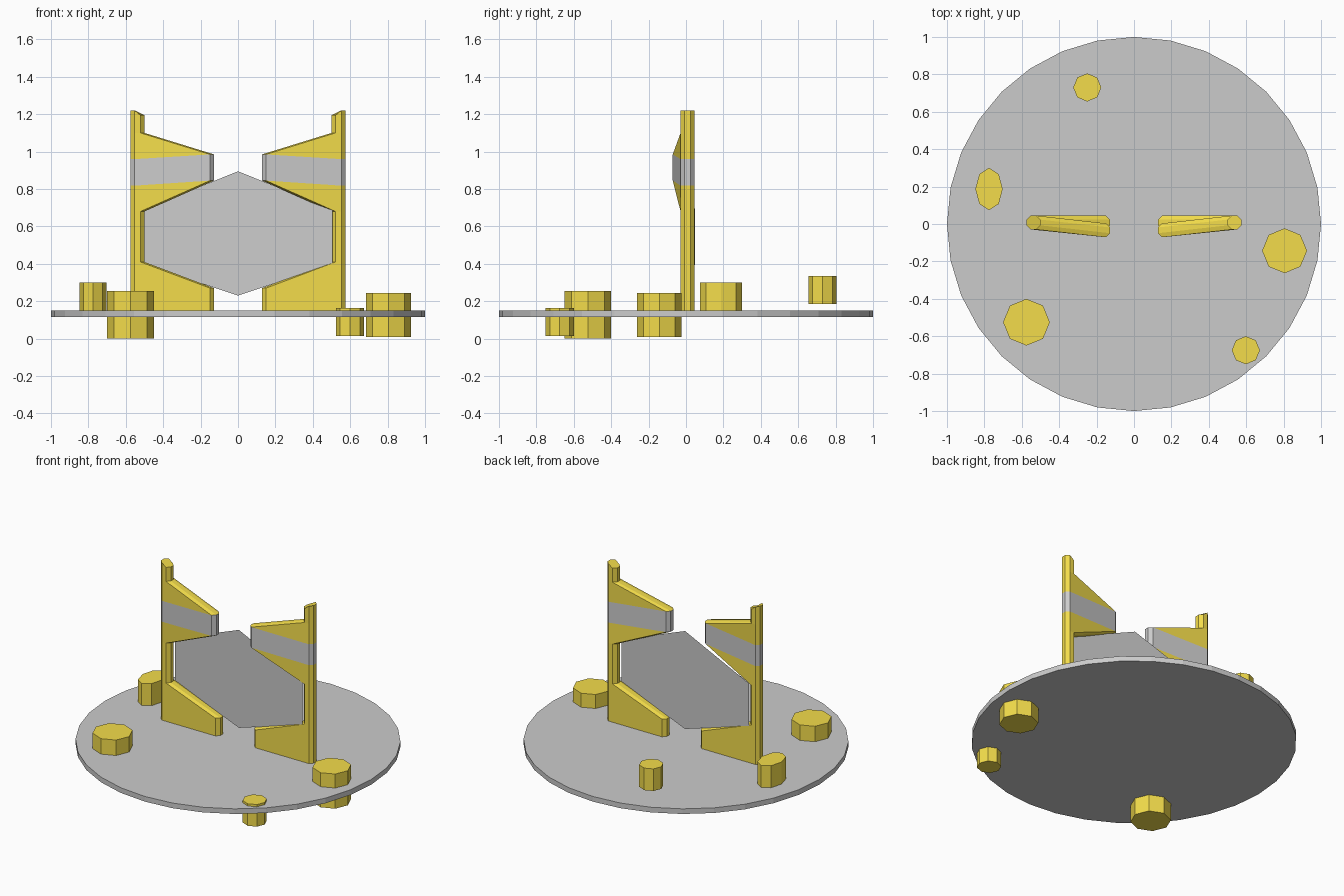
import bpy, bmesh, math

if "Cube" in bpy.data.objects:
    bpy.data.objects.remove(bpy.data.objects["Cube"])

gold = bpy.data.materials.new("gold")
gold.diffuse_color = (0.9, 0.72, 0.07, 1)
gold.use_nodes = True
gold.node_tree.nodes["Principled BSDF"].inputs["Base Color"].default_value = gold.diffuse_color


def finish(bm, name, mat=None):
    bmesh.ops.recalc_face_normals(bm, faces=bm.faces)
    me = bpy.data.meshes.new(name)
    bm.to_mesh(me)
    bm.free()
    ob = bpy.data.objects.new(name, me)
    bpy.context.collection.objects.link(ob)
    if mat:
        me.materials.append(mat)
    return ob


def cylinder(name, sides, x, y, rx, ry, z0, z1, mat=None):
    bm = bmesh.new()
    bmesh.ops.create_cone(bm, cap_ends=True, segments=sides,
                          radius1=1, radius2=1, depth=1)
    for v in bm.verts:
        v.co = (x + v.co.x * rx, y + v.co.y * ry, z0 + (v.co.z + 0.5) * (z1 - z0))
    return finish(bm, name, mat)


def pillar(name, rings, side, mat=None, bottom=False, top=False):
    """Eight-sided column whose inner half is pulled towards the centre.
    Each ring: inner edge x, forward shift of inner half, inner z, outer z."""
    bm = bmesh.new()
    loops = []
    for inner, shift, zi, zo in rings:
        loop = []
        for i in range(8):
            a = math.radians(22.5 + 45 * i)
            dx, dy = 0.04 * math.cos(a), 0.04 * math.sin(a)
            if dx < 0:
                x, y, z = inner + 0.037 + dx, 0.008 + dy + shift, zi
            else:
                x, y, z = 0.537 + dx, 0.008 + dy, zo
            loop.append(bm.verts.new((side * x, y, z)))
        loops.append(loop)
    for a, b in zip(loops, loops[1:]):
        for i in range(8):
            j = (i + 1) % 8
            bm.faces.new((a[i], a[j], b[j], b[i]))
    if bottom:
        bm.faces.new(loops[0])
    if top:
        bm.faces.new(loops[-1])
    return finish(bm, name, mat)


# Floating base disc
cylinder("base_disc", 32, 0, 0, 1, 1, 0.115, 0.15)

# Stepping stones around the base
stones = [(-0.25, 0.73, 0.075, 0.075, 0.185, 0.335),
          (-0.775, 0.187, 0.073, 0.113, 0.15, 0.30),
          (0.805, -0.143, 0.12, 0.12, 0.01, 0.245),
          (-0.575, -0.525, 0.125, 0.125, 0.0, 0.255),
          (0.598, -0.675, 0.075, 0.075, 0.015, 0.165)]
for n, s in enumerate(stones):
    cylinder(f"stone_{n + 1}", 8, *s, mat=gold)

# Gate pillars: foot and shaft, grey band, upper wing and finial
band_low = (0.128, -0.042, 0.845, 0.818)
band_high = (0.128, -0.042, 0.985, 0.96)
shaft = [(0.128, 0, 0.14, 0.14), (0.128, 0, 0.27, 0.27), (0.50, 0, 0.41, 0.41),
         (0.50, 0, 0.68, 0.68), band_low]
crown = [band_high, (0.50, 0, 1.10, 1.10), (0.50, 0, 1.195, 1.22)]
for side, label in ((-1, "left"), (1, "right")):
    pillar(f"pillar_shaft_{label}", shaft, side, gold, bottom=True)
    pillar(f"pillar_band_{label}", [band_low, band_high], side)
    pillar(f"pillar_crown_{label}", crown, side, gold, top=True)

# Hexagonal portal sheet, turned slightly about the vertical
bm = bmesh.new()
outline = [(0, 0.895), (0.505, 0.69), (0.505, 0.40), (0, 0.23), (-0.505, 0.40), (-0.505, 0.69)]
bm.faces.new([bm.verts.new((x, 0.01 - 0.075 * x, z)) for x, z in outline])
finish(bm, "portal_sheet")
